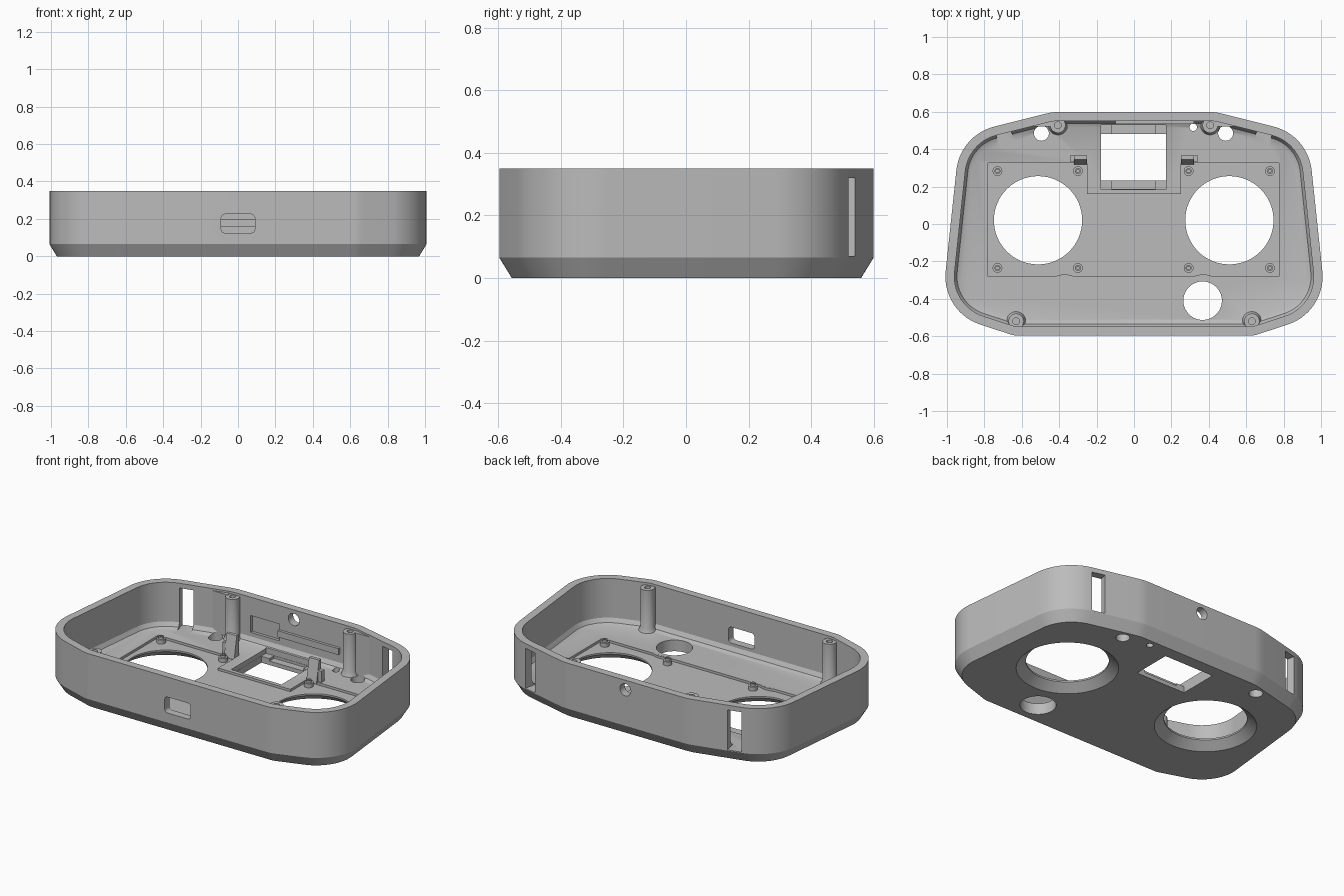
import bpy, bmesh, math
from mathutils import Vector, Matrix

old = bpy.data.objects.get("Cube")
if old:
    bpy.data.objects.remove(old, do_unlink=True)

grey = bpy.data.materials.new("plain_grey")
grey.use_nodes = True
grey.diffuse_color = (0.5, 0.5, 0.5, 1)
grey.node_tree.nodes["Principled BSDF"].inputs["Base Color"].default_value = (0.5, 0.5, 0.5, 1)

FLOOR, RECESS, RIM = 0.07, 0.055, 0.35


def loft(name, rings):
    """Skin a stack of matching closed rings and cap both ends."""
    bm = bmesh.new()
    loops = [[bm.verts.new(p) for p in ring] for ring in rings]
    n = len(loops[0])
    for a, b in zip(loops, loops[1:]):
        for i in range(n):
            j = (i + 1) % n
            bm.faces.new((a[i], a[j], b[j], b[i]))
    bm.faces.new(loops[0][::-1])
    bm.faces.new(loops[-1])
    bmesh.ops.recalc_face_normals(bm, faces=bm.faces)
    mesh = bpy.data.meshes.new(name)
    bm.to_mesh(mesh)
    bm.free()
    mesh.materials.append(grey)
    obj = bpy.data.objects.new(name, mesh)
    bpy.context.collection.objects.link(obj)
    return obj


def box(name, x0, x1, y0, y1, z0, z1):
    rect = [(x0, y0), (x1, y0), (x1, y1), (x0, y1)]
    return loft(name, [[(x, y, z) for x, y in rect] for z in (z0, z1)])


def lathe(name, x, y, profile, sides=32):
    """Turn (radius, z) pairs around a vertical axis."""
    turns = [2 * math.pi * i / sides for i in range(sides)]
    return loft(name, [[(x + r * math.cos(t), y + r * math.sin(t), z) for t in turns]
                       for r, z in profile])


def outline(inset, z):
    """Rounded, mirrored case outline moved inwards by inset."""
    half = [(0.64, -0.597, 0.15), (1.03, -0.47, 0.27), (0.93, 0.475, 0.27), (0.43, 0.6, 0.3)]
    corners = half + [(-x, y, r) for x, y, r in reversed(half)]
    ring = []
    for i, (x, y, r) in enumerate(corners):
        p = Vector((x, y))
        u = (Vector(corners[i - 1][:2]) - p).normalized()
        v = (Vector(corners[(i + 1) % len(corners)][:2]) - p).normalized()
        half_angle = u.angle(v) / 2
        centre = p + (u + v).normalized() * r / math.sin(half_angle)
        start = p + u * r / math.tan(half_angle) - centre
        sweep = math.pi - 2 * half_angle
        steps = 14 if sweep > 0.8 else 4
        for k in range(steps + 1):
            d = Matrix.Rotation(sweep * k / steps, 2) @ start
            q = centre + d * (r - inset) / r
            ring.append((q.x, q.y, z))
    return ring


case = loft("case_shell", [outline(0.04, 0), outline(0, 0.065), outline(0, RIM)])


def combine(tool, operation="DIFFERENCE"):
    mod = case.modifiers.new("combine", "BOOLEAN")
    mod.operation, mod.solver, mod.object = operation, "EXACT", tool
    bpy.context.view_layer.objects.active = case
    bpy.ops.object.modifier_apply(modifier=mod.name)
    bpy.data.objects.remove(tool, do_unlink=True)


# Hollow interior with a soft floor edge
combine(loft("cavity", [outline(0.085, FLOOR), outline(0.062, FLOOR + 0.01),
                        outline(0.048, FLOOR + 0.035), outline(0.048, 0.4)]))

# Board recess, leaving a raised pad around the display window
u_shape = [(-0.78, -0.28), (0.775, -0.28), (0.775, 0.325), (0.25, 0.325),
           (0.25, 0.16), (-0.25, 0.16), (-0.25, 0.325), (-0.78, 0.325)]
combine(loft("recess", [[(x, y, z) for x, y in u_shape] for z in (RECESS, 0.1)]))
for s in (-1, 1):
    combine(lathe("floor_boss", s * 0.37, -0.41, [(0.14, 0.03), (0.14, FLOOR - 0.0005)], 48), "UNION")

# Large flared openings
for x in (-0.513, 0.51):
    combine(lathe("flare", x, 0.02, [(0.303, -0.01), (0.236, 0.045), (0.236, 0.15)], 64))

# Round floor holes
for x, y, r in ((0.367, -0.41, 0.103), (-0.495, 0.485, 0.04), (0.49, 0.485, 0.04), (0.317, 0.517, 0.02)):
    combine(lathe("hole", x, y, [(r, -0.05), (r, 0.15)], 40))

# Display window: stepped ledges, then the through opening
combine(box("ledge", -0.177, 0.172, 0.185, 0.53, 0.04, 0.15))
combine(box("ledge_notch", -0.12, 0.115, 0.187, 0.528, 0.025, 0.15))
combine(box("window", -0.176, 0.171, 0.232, 0.482, -0.05, 0.15))

# Front port, rounded at its corners
port = []
for cx, cz, a0 in ((0.07, 0.205, 0), (-0.07, 0.205, 90), (-0.07, 0.145, 180), (0.07, 0.145, 270)):
    for k in range(5):
        a = math.radians(a0 + 22.5 * k)
        port.append((cx + 0.02 * math.cos(a), cz + 0.02 * math.sin(a)))
combine(loft("port", [[(x, y, z) for x, z in port] for y in (-0.7, -0.5)]))

# Back cable hole and shallow pocket inside the back wall
turns = [2 * math.pi * i / 32 for i in range(32)]
combine(loft("cable_hole", [[(0.038 * math.cos(t), y, 0.29 + 0.038 * math.sin(t)) for t in turns]
                            for y in (0.5, 0.7)]))
combine(box("wall_pocket", -0.3, -0.1, 0.5, 0.57, 0.13, 0.235))

# Strap slots through the sloping back walls
for s in (-1, 1):
    slot = box("slot", -0.042, 0.042, -0.1, 0.1, 0.07, 0.32)
    slot.data.transform(Matrix.Translation((s * 0.705, 0.52, 0)) @ Matrix.Rotation(-s * 0.245, 4, "Z"))
    combine(slot)

parts = [case]

# Inner ledge on the back wall
parts.append(box("back_wall_ledge", -0.1, 0.32, 0.535, 0.56, 0.16, 0.2))

# Screw posts, wall blocks and clips
for side, s in (("right", -1), ("left", 1)):
    for place, x, y in (("back", 0.407, 0.528), ("front", 0.63, -0.52)):
        parts.append(lathe(f"{place}_{side}_post", s * x, y,
                           [(0.055, FLOOR - 0.01), (0.05, FLOOR + 0.005), (0.041, FLOOR + 0.025),
                            (0.041, 0.335), (0.018, 0.335), (0.018, 0.25)]))
        # Web tying the post to its wall
        lo, hi = (0.53, 0.57) if y > 0 else (-0.57, -0.52)
        parts.append(box(f"{place}_{side}_web", s * x - 0.036, s * x + 0.036,
                         max(lo, y + 0.02) if y > 0 else lo, hi if y > 0 else y - 0.02,
                         FLOOR - 0.01, 0.334))
    parts.append(box(f"{side}_wall_block", s * 0.44, s * 0.543, 0.522, 0.565, FLOOR - 0.01, 0.338))
    wedge = [(0.318, 0.06), (0.365, 0.06), (0.365, 0.2), (0.345, 0.2)]
    parts.append(loft(f"{side}_clip", [[(s * x, y, z) for y, z in wedge] for x in (0.25, 0.32)]))
    parts.append(box(f"{side}_clip_foot", s * 0.32, s * 0.343, 0.335, 0.365, 0.06, 0.14))

# Board standoffs
for i, x in enumerate((-0.73, -0.3, 0.292, 0.727)):
    for row, y in (("front", -0.235), ("back", 0.283)):
        parts.append(lathe(f"{row}_standoff_{i + 1}", x, y,
                           [(0.026, RECESS - 0.01), (0.026, RECESS + 0.025), (0.016, RECESS + 0.025),
                            (0.016, RECESS + 0.04), (0.009, RECESS + 0.04), (0.009, RECESS + 0.01)], 20))

# Smooth curved walls, crisp edges
bpy.ops.object.select_all(action="DESELECT")
for obj in parts:
    obj.select_set(True)
bpy.context.view_layer.objects.active = case
bpy.ops.object.shade_smooth_by_angle(angle=math.radians(25))
